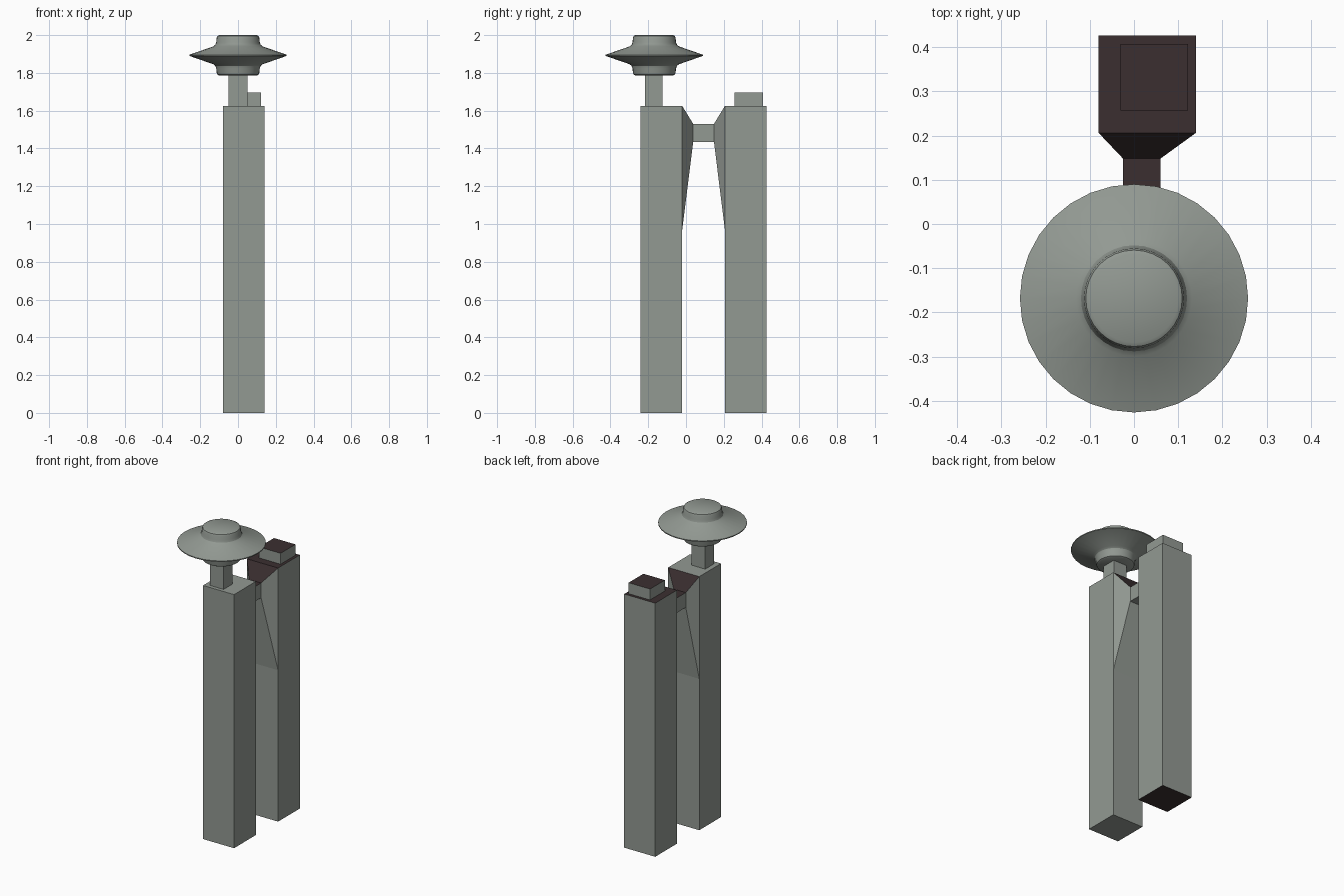
import bpy, bmesh, math
from mathutils import Vector

if "Cube" in bpy.data.objects:
    bpy.data.objects.remove(bpy.data.objects["Cube"])


def material(name, rgb):
    m = bpy.data.materials.new(name)
    m.diffuse_color = (*rgb, 1)
    m.use_nodes = True
    m.node_tree.nodes["Principled BSDF"].inputs["Base Color"].default_value = m.diffuse_color
    return m


grey = material("grey concrete", (0.29, 0.32, 0.29))
dark = material("dark roofing", (0.043, 0.028, 0.030))


def make_object(name, bm, dark_rule=None):
    bmesh.ops.recalc_face_normals(bm, faces=bm.faces[:])
    bm.normal_update()
    if dark_rule:
        for f in bm.faces:
            f.material_index = int(dark_rule(f))
    me = bpy.data.meshes.new(name)
    bm.to_mesh(me)
    bm.free()
    me.materials.append(grey)
    me.materials.append(dark)
    ob = bpy.data.objects.new(name, me)
    bpy.context.collection.objects.link(ob)
    return ob


def box(name, x, y, z, dark_rule=None):
    bm = bmesh.new()
    bmesh.ops.create_cube(bm, size=1)
    for v in bm.verts:
        v.co = Vector([(r[0] + r[1]) / 2 + c * (r[1] - r[0])
                       for r, c in zip((x, y, z), v.co)])
    return make_object(name, bm, dark_rule)


def upward(f):
    return f.normal.z > 0.3


def horizontal(f):
    return abs(f.normal.z) > 0.3


# Two towers
W = (-0.08, 0.14)
box("front_tower", W, (-0.24, -0.02), (0, 1.625))
box("back_tower", W, (0.206, 0.426), (0, 1.625), horizontal)

# Roof box on the back tower and neck on the front tower
box("roof_box", (-0.03, 0.122), (0.257, 0.407), (1.625, 1.695), upward)
box("saucer_neck", (-0.049, 0.049), (-0.216, -0.124), (1.625, 1.80))

# Bridge: rectangular sections lofted between towers, flared at both ends
sections = [(-0.02, W, (0.97, 1.625)), (0.038, (-0.025, 0.06), (1.435, 1.53)),
            (0.148, (-0.025, 0.06), (1.435, 1.53)), (0.206, W, (0.97, 1.625))]
bm = bmesh.new()
rings = [[bm.verts.new((x[i], y, z[j])) for i, j in ((0, 0), (1, 0), (1, 1), (0, 1))]
         for y, x, z in sections]
for a, b in zip(rings, rings[1:]):
    for i in range(4):
        j = (i + 1) % 4
        bm.faces.new((a[i], a[j], b[j], b[i]))
# quads between y sections: top faces are the ones pointing up
make_object("bridge", bm, upward)

# Saucer: half profile mirrored about the rim, revolved
RIM, N = 1.893, 32
upper = [(0.100, 0.107), (0.109, 0.102), (0.113, 0.092), (0.115, 0.070),
         (0.120, 0.056), (0.131, 0.047)]
profile = ([(r, RIM + h) for r, h in upper] + [(0.258, RIM + 0.003), (0.258, RIM - 0.003)]
           + [(r, RIM - h) for r, h in reversed(upper)])
bm = bmesh.new()
rings = [[bm.verts.new((r * math.cos(2 * math.pi * k / N),
                        -0.168 + r * math.sin(2 * math.pi * k / N), z))
          for k in range(N)] for r, z in profile]
for a, b in zip(rings, rings[1:]):
    for i in range(N):
        j = (i + 1) % N
        bm.faces.new((a[i], a[j], b[j], b[i]))
bm.faces.new(rings[0])
bm.faces.new(rings[-1])
saucer = make_object("saucer", bm)
bpy.context.view_layer.objects.active = saucer
saucer.select_set(True)
bpy.ops.object.shade_smooth_by_angle(angle=math.radians(30))
